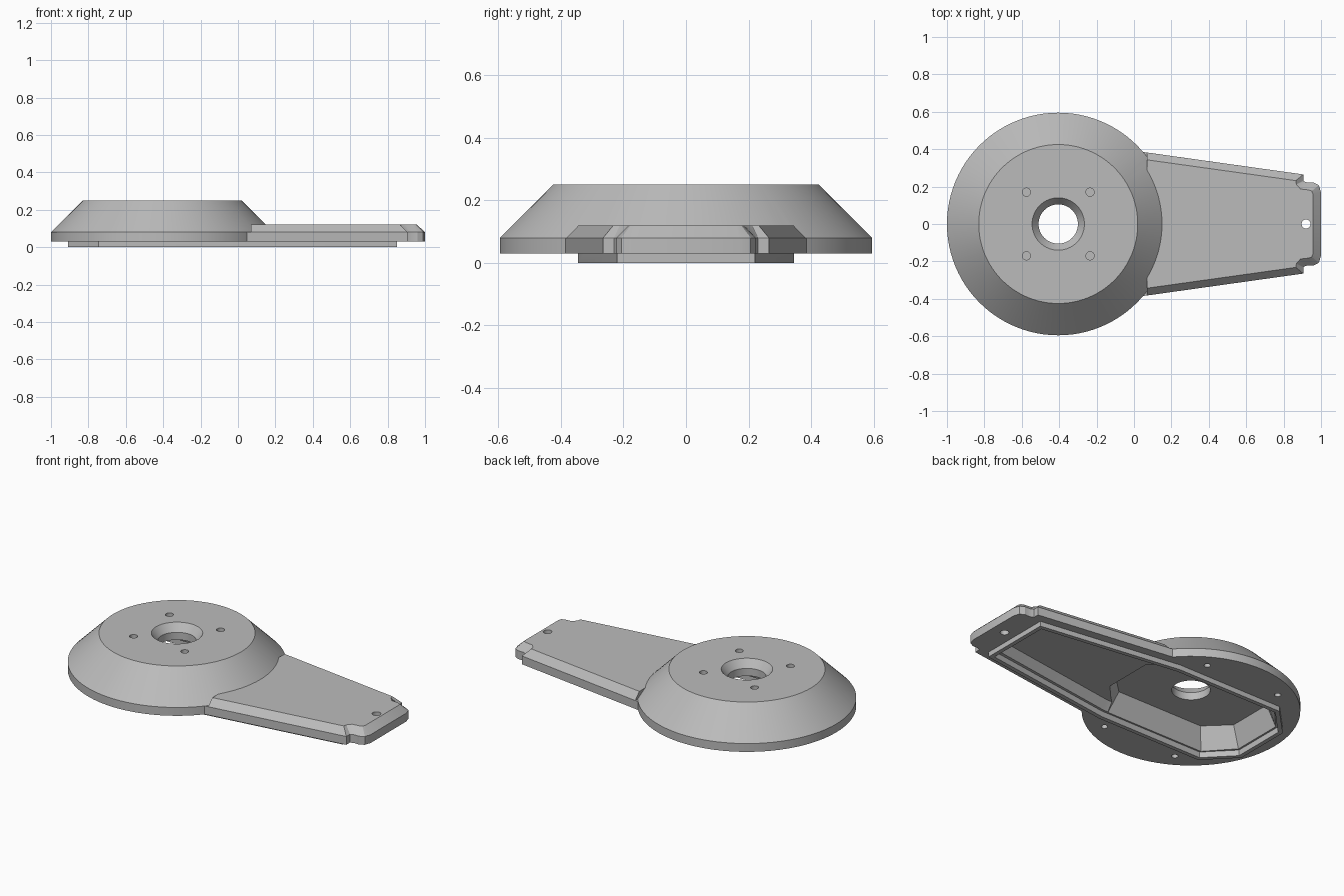
import bpy, bmesh, math

if "Cube" in bpy.data.objects:
    bpy.data.objects.remove(bpy.data.objects["Cube"])

HUB_X = -0.405

grey = bpy.data.materials.new("plain_grey")
grey.use_nodes = True
colour = (0.5, 0.5, 0.5, 1)
grey.diffuse_color = colour
grey.node_tree.nodes["Principled BSDF"].inputs["Base Color"].default_value = colour


def loft(name, layers):
    """Solid through equal-length outlines, given as (z, points)."""
    bm = bmesh.new()
    rings = [[bm.verts.new((x, y, z)) for x, y in pts] for z, pts in layers]
    count = len(rings[0])
    for low, high in zip(rings, rings[1:]):
        for i in range(count):
            j = (i + 1) % count
            bm.faces.new((low[i], low[j], high[j], high[i]))
    bm.faces.new(rings[0][::-1])
    bm.faces.new(rings[-1])
    bmesh.ops.recalc_face_normals(bm, faces=bm.faces)
    mesh = bpy.data.meshes.new(name)
    bm.to_mesh(mesh)
    bm.free()
    mesh.materials.append(grey)
    ob = bpy.data.objects.new(name, mesh)
    bpy.context.collection.objects.link(ob)
    return ob


def circle(r, x=HUB_X, y=0.0, n=96):
    return [(x + r * math.cos(2 * math.pi * i / n),
             y + r * math.sin(2 * math.pi * i / n)) for i in range(n)]


def mirrored(half):
    """Close a half outline (y > 0) across the x axis."""
    return [(x, -y) for x, y in half] + half[::-1]


def octagon(a, b, c, d):
    """Eight-sided outline about the hub: end (a, b), side (c, d)."""
    half = [(-a, b), (-c, d), (c, d), (a, b)]
    return mirrored([(HUB_X + x, y) for x, y in half])


def drill(name, x, y, r, z0, z1):
    return loft(name, [(z, circle(r, x, y, 24)) for z in (z0, z1)])


# Round hub with a sloping shoulder
housing = loft("housing", [(0.03, circle(0.595)), (0.08, circle(0.595)),
                           (0.25, circle(0.425))])

# Tapered arm: straight lower slab and chamfered upper slab with a stepped tip
tip_low = [(0.905, 0.265), (0.905, 0.23), (0.925, 0.222),
           (0.96, 0.222), (0.988, 0.207), (1.0, 0.17)]
tip_high = [(0.865, 0.232), (0.868, 0.212), (0.89, 0.187),
            (0.935, 0.182), (0.95, 0.176), (0.957, 0.16)]
arm_base = mirrored([(-0.1, 0.406)] + tip_low)
arm_low = mirrored([(0.07, 0.382)] + tip_low)
arm_high = mirrored([(0.07, 0.343)] + tip_high)
arm = loft("arm", [(0.03, arm_base), (0.08, arm_base)])
arm_top = loft("arm_top", [(0.05, arm_low), (0.08, arm_low), (0.12, arm_high)])

# Locating lip underneath
lip_outline = mirrored([(-0.91, 0.175), (-0.745, 0.345), (-0.04, 0.345), (0.85, 0.22)])
lip = loft("lip", [(0.0, lip_outline), (0.05, lip_outline)])

# Hollow underside: opening, shallow arm pocket, deep hub pocket
opening = mirrored([(-0.885, 0.165), (-0.735, 0.32), (-0.04, 0.32), (0.825, 0.198)])
lip_opening = loft("lip_opening", [(-0.02, opening), (0.035, opening)])
arm_pocket = loft("arm_pocket", [
    (0.02, mirrored([(-0.4, 0.315), (-0.04, 0.315), (0.815, 0.19)])),
    (0.085, mirrored([(-0.4, 0.275), (-0.04, 0.275), (0.78, 0.155)]))])
hub_pocket = loft("hub_pocket", [(0.02, octagon(0.475, 0.16, 0.335, 0.315)),
                                 (0.16, octagon(0.42, 0.14, 0.29, 0.265))])

# Flared centre bore
bore = loft("bore", [(0.1, circle(0.105)), (0.205, circle(0.105)),
                     (0.25, circle(0.14)), (0.3, circle(0.14))])
cutters = [lip_opening, arm_pocket, hub_pocket, bore,
           drill("tip_hole", 0.92, 0, 0.024, -0.1, 0.3)]

# Blind screw holes above and below
for sx in (-1, 1):
    for sy in (-1, 1):
        cutters.append(drill("top_hole", HUB_X + sx * 0.17, sy * 0.17, 0.022, 0.21, 0.3))
        cutters.append(drill("bottom_hole", HUB_X + sx * 0.25, sy * 0.435, 0.018, -0.02, 0.06))

# Fuse the parts, cut the hollows, then discard the helpers
helpers = [(p, "UNION") for p in (arm, arm_top, lip)] + [(c, "DIFFERENCE") for c in cutters]
for part, operation in helpers:
    part.hide_render = True
    mod = housing.modifiers.new(part.name, "BOOLEAN")
    mod.object = part
    mod.operation = operation
    mod.solver = "EXACT"
bpy.context.view_layer.update()
baked = bpy.data.meshes.new_from_object(
    housing.evaluated_get(bpy.context.evaluated_depsgraph_get()))
housing.modifiers.clear()
housing.data = baked
for part, _ in helpers:
    bpy.data.objects.remove(part)

# Smooth round surfaces, keep edges crisp
bpy.ops.object.select_all(action="DESELECT")
housing.select_set(True)
bpy.context.view_layer.objects.active = housing
bpy.ops.object.shade_smooth_by_angle(angle=math.radians(25))
